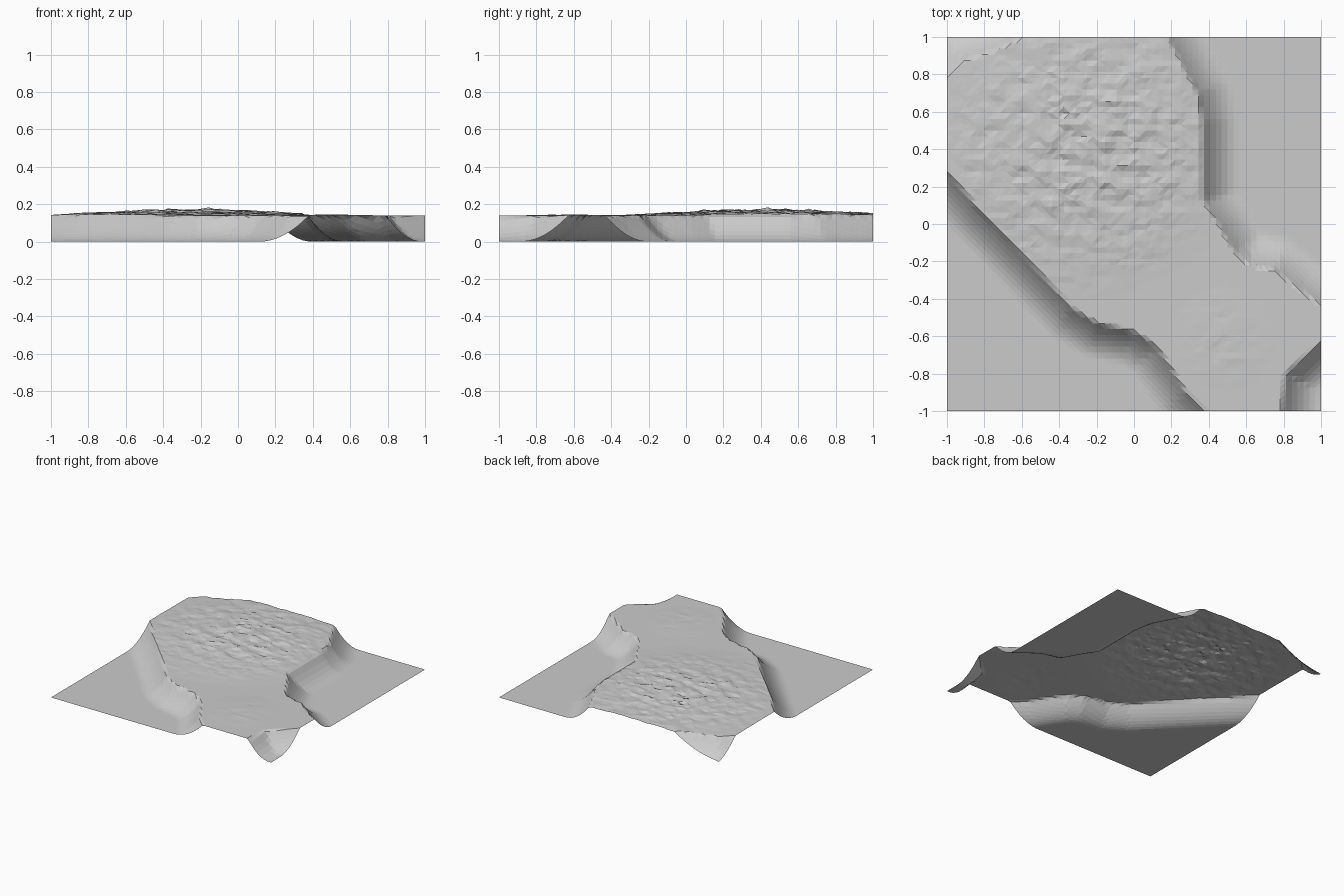
import bpy, bmesh, math
from mathutils import Vector, noise

if "Cube" in bpy.data.objects:
    bpy.data.objects.remove(bpy.data.objects["Cube"])

N = 64          # grid cells per side
LAND = 0.14     # plateau height
SLOPE = 0.19    # width of the concave shore

# Coastlines; each one closes around the low corner(s) that follow it
COASTS = [
    ([(-1.1, 0.4), (-1, 0.28), (-0.85, 0.1), (-0.6, -0.16), (-0.33, -0.45), (-0.2, -0.53),
      (0.0, -0.575), (0.12, -0.65), (0.2, -0.77), (0.28, -0.9), (0.38, -1), (0.46, -1.1)],
     [(-1.1, -1.1)]),
    ([(0.14, 1.1), (0.18, 1), (0.26, 0.85), (0.34, 0.7), (0.37, 0.55), (0.37, 0.12), (0.45, 0.0),
      (0.54, -0.16), (0.6, -0.21), (0.75, -0.25), (0.88, -0.35), (1, -0.43), (1.1, -0.49)],
     [(1.1, 1.1)]),
    ([(0.78, -1.1), (0.79, -1), (0.81, -0.8), (0.9, -0.72), (1, -0.63), (1.1, -0.55)],
     [(1.1, -1.1)]),
    ([(-1.1, 0.7), (-1, 0.79), (-0.92, 0.87), (-0.8, 0.91), (-0.6, 1), (-0.5, 1.1)],
     [(-1.1, 1.1)]),
]


def inside(x, y, poly):
    hit = False
    for (ax, ay), (bx, by) in zip(poly, poly[1:] + poly[:1]):
        if (ay > y) != (by > y) and x < (bx - ax) * (y - ay) / (by - ay) + ax:
            hit = not hit
    return hit


def distance(x, y, line):
    best = 9.0
    p = Vector((x, y))
    for a, b in zip(line, line[1:]):
        a, b = Vector(a), Vector(b)
        t = max(0, min(1, (p - a).dot(b - a) / (b - a).length_squared))
        best = min(best, (p - a - t * (b - a)).length)
    return best


def bump(x, y, cx, cy, r):
    return max(0, 1 - ((x - cx) ** 2 + (y - cy) ** 2) / r ** 2)


def height(x, y):
    # Shore falls steeply at the edge and flattens out to the low ground
    for line, corner in COASTS:
        if inside(x, y, line + corner):
            d = distance(x, y, line)
            return LAND * max(0, 1 - d / SLOPE) ** 2
    # Rough hill on the plateau plus a small patch to the south-east
    hill = bump(x, y, -0.25, 0.42, 0.85) ** 1.5
    patch = bump(x, y, 0.48, -0.62, 0.28)
    n = 0.5 + 0.5 * noise.noise(Vector((x * 8, y * 13, 3.1)))
    n = 0.5 * n + 0.5 * (0.5 + 0.5 * noise.noise(Vector((x * 17, y * 27, 7.7))))
    return LAND + hill * 0.055 * n + patch * 0.008 * n


# Terrain sheet
bm = bmesh.new()
bmesh.ops.create_grid(bm, x_segments=N, y_segments=N, size=1)
for v in bm.verts:
    v.co.z = height(v.co.x, v.co.y)
bmesh.ops.triangulate(bm, faces=bm.faces[:])
mesh = bpy.data.meshes.new("terrain")
bm.to_mesh(mesh)
bm.free()
terrain = bpy.data.objects.new("terrain", mesh)
bpy.context.collection.objects.link(terrain)
